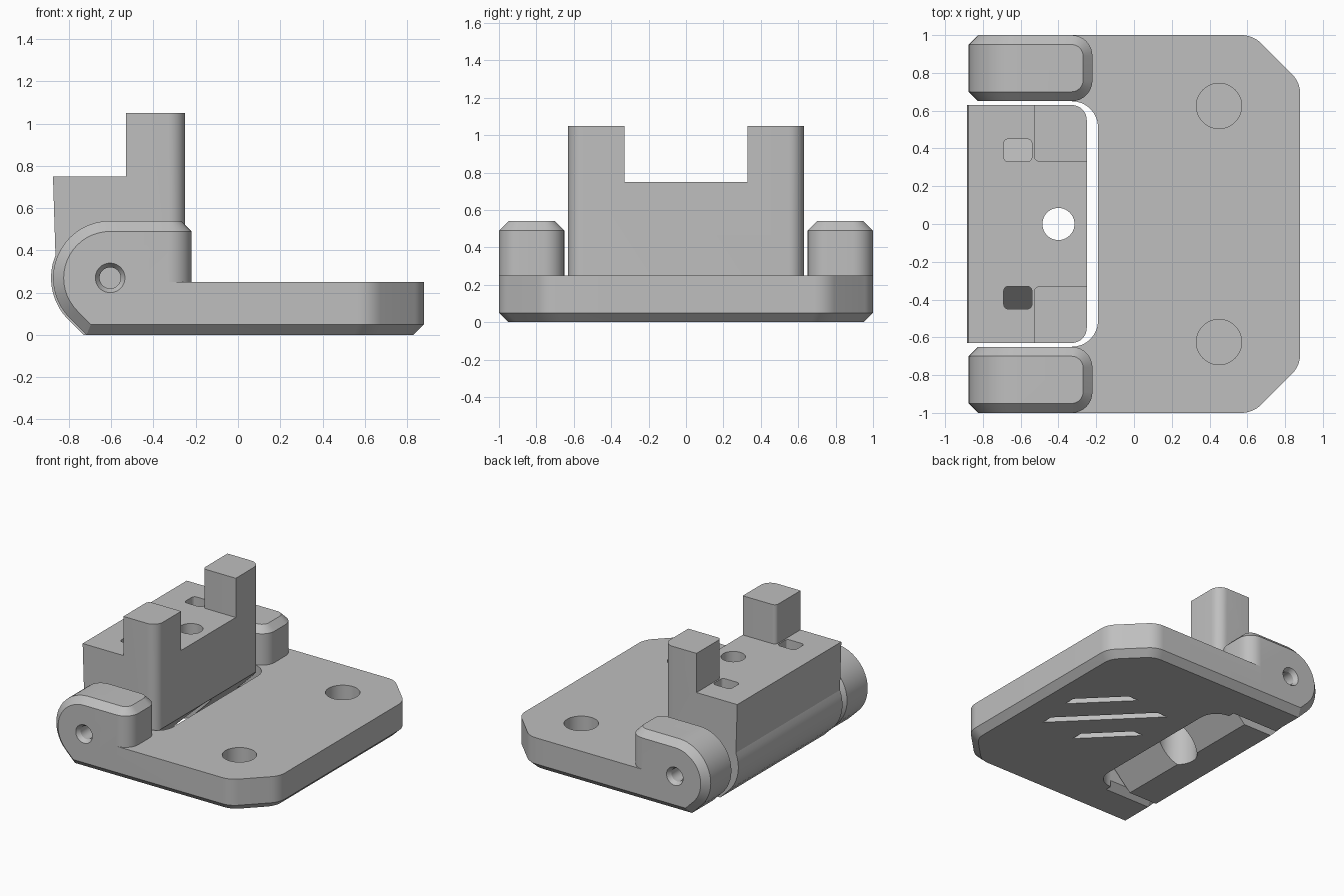
import bpy, bmesh
from math import pi, sin, cos, tan, atan2, sqrt
from mathutils import Vector

cube = bpy.data.objects.get("Cube")
if cube:
    bpy.data.objects.remove(cube, do_unlink=True)

grey = bpy.data.materials.new("light grey plastic")
grey.use_nodes = True
grey.diffuse_color = (0.52, 0.52, 0.52, 1)
grey.node_tree.nodes["Principled BSDF"].inputs["Base Color"].default_value = (0.52, 0.52, 0.52, 1)


def rounded(corners, steps=8):
    """Outline from (x, y, radius) corners."""
    out = []
    for i, (x, y, r) in enumerate(corners):
        p = Vector((x, y))
        if r == 0:
            out.append((x, y))
            continue
        a = (Vector(corners[i - 1][:2]) - p).normalized()
        b = (Vector(corners[(i + 1) % len(corners)][:2]) - p).normalized()
        half = a.angle(b) / 2
        c = p + (a + b).normalized() * (r / sin(half))
        s, e = p + a * (r / tan(half)) - c, p + b * (r / tan(half)) - c
        start = atan2(s.y, s.x)
        turn = (atan2(e.y, e.x) - start + pi) % (2 * pi) - pi
        for k in range(steps + 1):
            t = start + turn * k / steps
            out.append((c.x + r * cos(t), c.y + r * sin(t)))
    return out


def circle(x, y, r, n=40):
    return [(x + r * cos(2 * pi * k / n), y + r * sin(2 * pi * k / n)) for k in range(n)]


def loft(name, sections, axis="z"):
    """Solid through (outline, level) sections stacked along an axis."""
    bm = bmesh.new()
    rings = []
    for outline, level in sections:
        rings.append([bm.verts.new((u, v, level) if axis == "z" else (u, level, v))
                      for u, v in outline])
    n = len(rings[0])
    for lo, hi in zip(rings, rings[1:]):
        for i in range(n):
            j = (i + 1) % n
            bm.faces.new((lo[i], lo[j], hi[j], hi[i]))
    bm.faces.new(rings[0])
    bm.faces.new(rings[-1])
    bmesh.ops.recalc_face_normals(bm, faces=bm.faces)
    mesh = bpy.data.meshes.new(name)
    bm.to_mesh(mesh)
    bm.free()
    mesh.materials.append(grey)
    obj = bpy.data.objects.new(name, mesh)
    bpy.context.collection.objects.link(obj)
    return obj


def combine(target, tool, operation):
    mod = target.modifiers.new("combine", "BOOLEAN")
    mod.object, mod.operation, mod.solver = tool, operation, "EXACT"
    bpy.context.view_layer.objects.active = target
    bpy.ops.object.modifier_apply(modifier=mod.name)
    bpy.data.objects.remove(tool, do_unlink=True)


PIN_X, PIN_Z = -0.605, 0.27


def hinge_arc(r, floor):
    """Round back of a knuckle, ending in a 45 degree run to the floor."""
    pts = [(PIN_X + r * cos(t), PIN_Z + r * sin(t))
           for t in [pi / 2 + 0.75 * pi * k / 18 for k in range(19)]]
    x, z = pts[-1]
    return pts + [(x + z - floor, floor)]


# Base plate with clipped front corners and a chamfered underside
def plate_outline(d):
    k = d * tan(pi / 8)
    e = 0.88 - d
    w = 1 - d
    return rounded([(-0.33, -w, 0), (0.63 - k, -w, 0.15), (e, -0.75 + k, 0.15),
                    (e, 0.75 - k, 0.15), (0.63 - k, w, 0.15), (-0.33, w, 0),
                    (-0.33, 0.65, 0), (-0.19, 0.65, 0.139), (-0.19, -0.65, 0.139),
                    (-0.33, -0.65, 0)])


base = loft("base_plate", [(plate_outline(0.05), 0), (plate_outline(0), 0.05),
                           (plate_outline(0), 0.25)])


# Hinge ears on both sides
def ear_side(d):
    return hinge_arc(0.27 - d, d) + [(0, d), (0, 0.54 - d)]


def ear_plan(d, s):
    return rounded([(-1.2, s * (0.65 + d), 0), (-0.22 - d, s * (0.65 + d), 0.11 - d),
                    (-0.22 - d, s * (1 - d), 0.11 - d), (-1.2, s * (1 - d), 0)])


for s in (-1, 1):
    ear = loft("ear", [(ear_side(0.05), s * 0.65), (ear_side(0), s * 0.70),
                       (ear_side(0), s * 0.95), (ear_side(0.05), s)], "y")
    combine(ear, loft("ear_trim", [(ear_plan(0, s), -0.1), (ear_plan(0, s), 0.49),
                                   (ear_plan(0.05, s), 0.54)]), "INTERSECT")
    combine(base, ear, "UNION")
    # Countersunk pin hole
    combine(base, loft("pin_hole", [(circle(PIN_X, PIN_Z, r), s * y) for r, y in
                                    ((0.07, 1.1), (0.07, 1), (0.05, 0.97), (0.05, 0.75))],
                       "y"), "DIFFERENCE")
    # Blind round pocket in the plate
    pocket = circle(0.45, s * 0.625, 0.12)
    combine(base, loft("pocket", [(pocket, 0.06), (pocket, 0.4)]), "DIFFERENCE")

# Three diagonal grooves under the plate
for shift, length in ((-0.175, 0.5), (0, 0.88), (0.175, 0.52)):
    cx, cy = 0.31 + shift, 0.05 + shift
    h = length / 2 / sqrt(2)
    w = 0.09
    groove = [(cx + h, cy - h), (cx + h, cy - h + w),
              (cx - h + w, cy + h), (cx - h, cy + h)]
    combine(base, loft("groove", [(groove, -0.1), (groove, 0.05)]), "DIFFERENCE")

# Tilting block with two upright posts
side = hinge_arc(0.28, 0)[9:] + [(-0.49, 0), (-0.25, 0.24), (-0.25, 1.05), (-0.885, 1.05)]
block = loft("tilting_block", [(side, -0.63), (side, 0.63)], "y")
plan = rounded([(-1, -0.63, 0), (-0.25, -0.63, 0.08), (-0.25, 0.63, 0.08), (-1, 0.63, 0)])
combine(block, loft("block_trim", [(plan, -0.1), (plan, 1.2)]), "INTERSECT")
gap = rounded([(-1, -1, 0), (-0.53, -1, 0), (-0.53, -0.33, 0.03), (0, -0.33, 0), (0, 0.33, 0),
               (-0.53, 0.33, 0.03), (-0.53, 1, 0), (-1, 1, 0)])
combine(block, loft("post_gap", [(gap, 0.75), (gap, 1.3)]), "DIFFERENCE")

# Stepped screw hole through the block
bore = [(circle(-0.4, 0, r), z) for r, z in ((0.14, -0.1), (0.14, 0.5), (0.085, 0.5), (0.085, 0.9))]
combine(block, loft("screw_hole", bore), "DIFFERENCE")

# Small slots behind the posts, floors sloping outward
for s in (-1, 1):
    slot = rounded([(-0.69, s * 0.33, 0.025), (-0.54, s * 0.33, 0.025),
                    (-0.54, s * 0.45, 0.025), (-0.69, s * 0.45, 0.025)], 4)
    cutter = loft("slot", [(slot, 0.55), (slot, 0.9)])
    for v in cutter.data.vertices:
        if v.co.z < 0.6:
            v.co.z -= 1.2 * (abs(v.co.y) - 0.39)
    combine(block, cutter, "DIFFERENCE")

# Soft shading on the round parts
for obj in (base, block):
    bpy.ops.object.select_all(action="DESELECT")
    obj.select_set(True)
    bpy.context.view_layer.objects.active = obj
    bpy.ops.object.shade_smooth_by_angle(angle=pi / 9)
